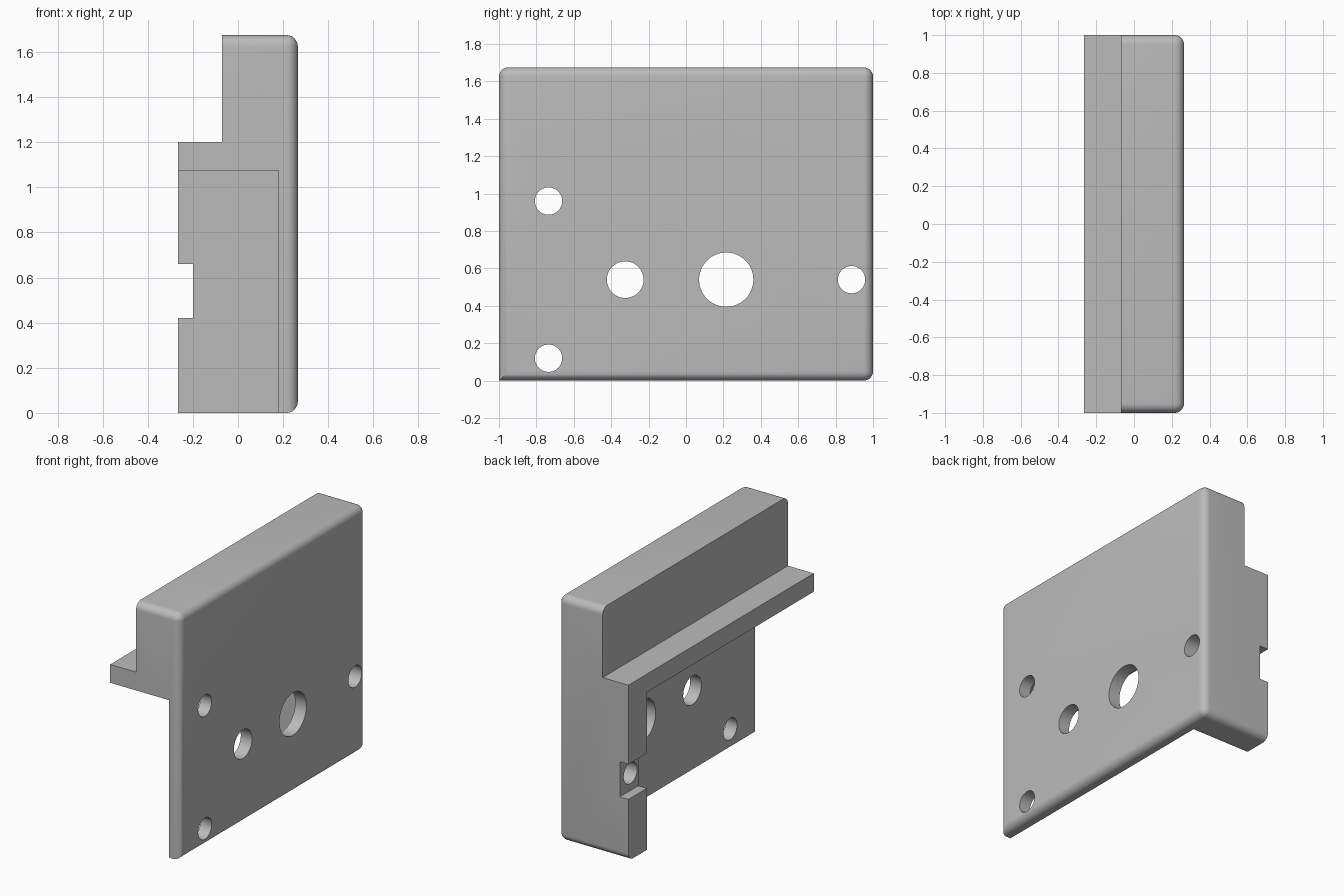
import bpy
import bmesh
from math import radians
from mathutils import Matrix

if "Cube" in bpy.data.objects:
    bpy.data.objects.remove(bpy.data.objects["Cube"], do_unlink=True)

X, Y, TOP = 0.265, 1.0, 1.675

# Plain grey finish
grey = bpy.data.materials.new("plain grey")
grey.use_nodes = True
colour = (0.5, 0.5, 0.5, 1)
grey.diffuse_color = colour
grey.node_tree.nodes["Principled BSDF"].inputs["Base Color"].default_value = colour


def make_object(name, bm):
    bmesh.ops.recalc_face_normals(bm, faces=bm.faces)
    mesh = bpy.data.meshes.new(name)
    bm.to_mesh(mesh)
    bm.free()
    mesh.materials.append(grey)
    obj = bpy.data.objects.new(name, mesh)
    bpy.context.collection.objects.link(obj)
    return obj


def box(name, low, high):
    bm = bmesh.new()
    bmesh.ops.create_cube(bm, size=1)
    for v in bm.verts:
        v.co = [h if c > 0 else l for c, l, h in zip(v.co, low, high)]
    return make_object(name, bm)


def pin(name, y, z, radius):
    bm = bmesh.new()
    bmesh.ops.create_cone(
        bm, cap_ends=True, segments=64, radius1=radius, radius2=radius, depth=1,
        matrix=Matrix.Translation((0, y, z)) @ Matrix.Rotation(radians(90), 4, "Y"))
    return make_object(name, bm)


# Stepped block: profile swept from front to back
bm = bmesh.new()
step = [(-X, 0), (X, 0), (X, TOP), (-0.07, TOP), (-0.07, 1.2), (-X, 1.2)]
face = bm.faces.new([bm.verts.new((x, -Y, z)) for x, z in step])
swept = bmesh.ops.extrude_face_region(bm, geom=[face])["geom"]
bmesh.ops.translate(bm, vec=(0, 2 * Y, 0),
                    verts=[g for g in swept if isinstance(g, bmesh.types.BMVert)])
bmesh.ops.recalc_face_normals(bm, faces=bm.faces)


# Rounded rim of the plate; the front lower corner stays sharp
def is_rounded(edge):
    a, b = (v.co for v in edge.verts)
    if min(a.x, b.x) > X - 0.001:
        return True
    if abs(a.y - b.y) > 0.001 or abs(a.z - b.z) > 0.001:
        return False
    return a.z > TOP - 0.001 or (a.z < 0.001 and a.y > 0)


bmesh.ops.bevel(bm, geom=[e for e in bm.edges if is_rounded(e)], offset=0.05,
                offset_type="OFFSET", segments=8, profile=0.5,
                affect="EDGES", clamp_overlap=True)
bracket = make_object("bracket", bm)

# Recess under the ledge, slot across the end wall, and drilled holes
cutters = [
    box("recess_cutter", (-1, -2, -1), (0.18, 0.8, 1.075)),
    box("slot_cutter", (-1, 0.5, 0.42), (-0.2, 2, 0.66)),
]
holes = [(-0.735, 0.96, 0.073), (-0.735, 0.12, 0.073), (-0.325, 0.54, 0.098),
         (0.215, 0.54, 0.145), (0.885, 0.54, 0.073)]
cutters += [pin("hole_cutter", *hole) for hole in holes]

bpy.ops.object.select_all(action="DESELECT")
bracket.select_set(True)
bpy.context.view_layer.objects.active = bracket
for cutter in cutters:
    cut = bracket.modifiers.new("cut", "BOOLEAN")
    cut.operation = "DIFFERENCE"
    cut.solver = "EXACT"
    cut.object = cutter
    bpy.ops.object.modifier_apply(modifier=cut.name)
    bpy.data.objects.remove(cutter, do_unlink=True)

bpy.ops.object.shade_smooth_by_angle(angle=radians(30))
